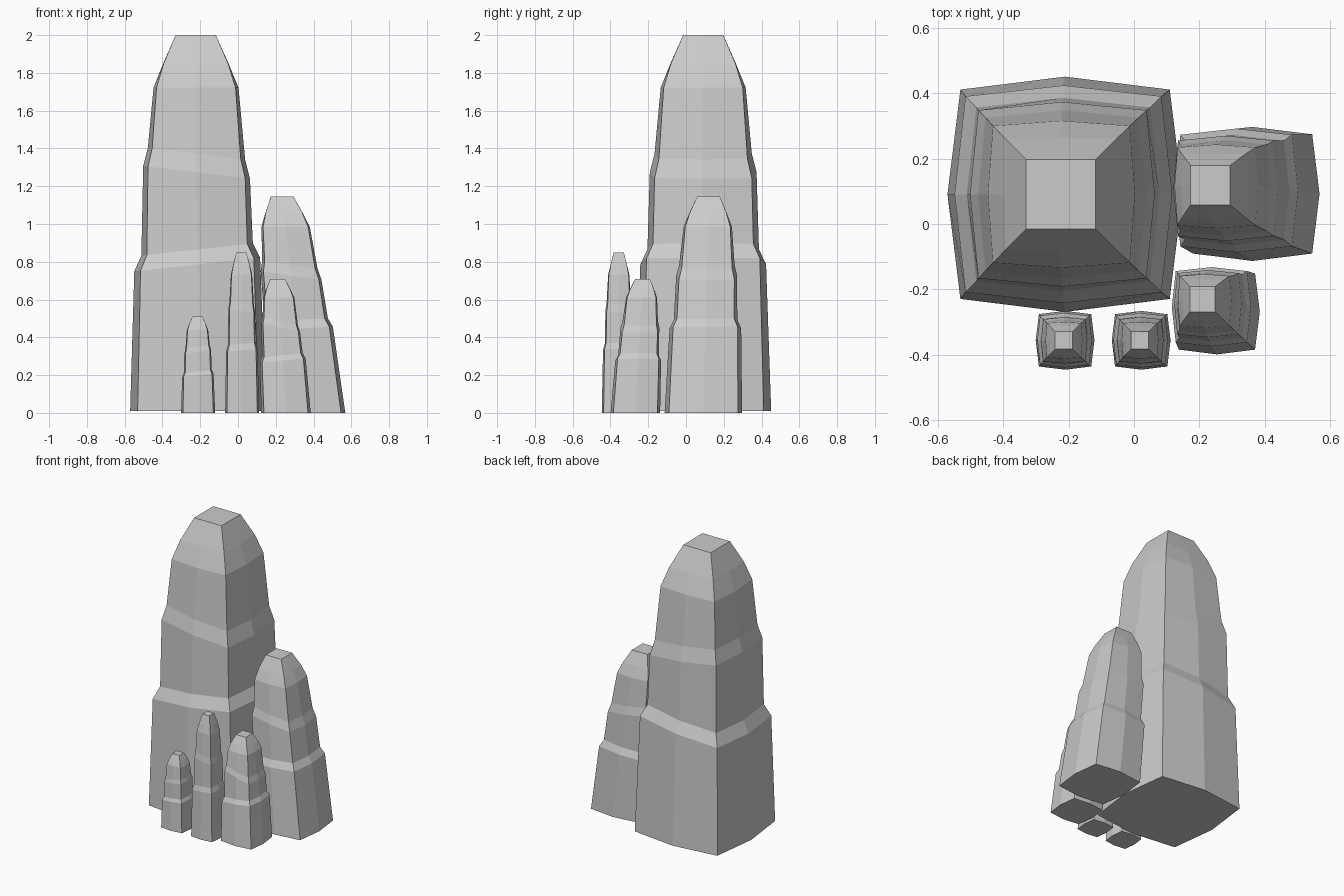
import bpy, bmesh

if "Cube" in bpy.data.objects:
    bpy.data.objects.remove(bpy.data.objects["Cube"])

# shared rock profile: (height fraction, width fraction, corner/mid ratio, ledge index)
PROFILE = [
    (0.00, 1.00, 0.89, None),
    (0.39, 0.925, 0.90, 0),
    (0.43, 0.82, 0.90, 0),
    (0.635, 0.785, 0.91, 1),
    (0.685, 0.715, 0.91, 1),
    (0.86, 0.625, 0.93, None),
    (0.925, 0.48, 0.985, None),
    (1.00, 0.295, 1.00, None),
]
# eight directions; odd entries are corners, even entries are bulged mid-sides
DIRS = [(1, 0), (1, 1), (0, 1), (-1, 1), (-1, 0), (-1, -1), (0, -1), (1, -1)]


def spire(name, base, top, half, height, tilts, z0=0.0):
    """Stack eight-point rings from base centre to top centre, tilting each ledge."""
    bm = bmesh.new()
    rings = []
    for t, w, corner, ledge in PROFILE:
        cx = base[0] + (top[0] - base[0]) * t
        cy = base[1] + (top[1] - base[1]) * t
        slope = 0 if ledge is None else tilts[ledge]
        ring = []
        for dx, dy in DIRS:
            r = half * w * (corner if dx and dy else 1)
            z = z0 + (height - z0) * t + slope * dx * r
            ring.append(bm.verts.new((cx + dx * r, cy + dy * r, z)))
        rings.append(ring)
    for low, high in zip(rings, rings[1:]):
        for i in range(8):
            j = (i + 1) % 8
            bm.faces.new((low[i], low[j], high[j], high[i]))
    bm.faces.new(rings[-1])
    bm.faces.new(rings[0][::-1])
    mesh = bpy.data.meshes.new(name)
    bm.to_mesh(mesh)
    bm.free()
    bpy.context.collection.objects.link(bpy.data.objects.new(name, mesh))


# main peak and its smaller neighbours
spire("main_rock_spire", (-0.211, 0.091), (-0.224, 0.091), 0.36, 2.0, (0.11, -0.12), 0.01)
spire("right_rock_spire", (0.363, 0.092), (0.234, 0.119), 0.205, 1.145, (0.05, -0.14))
spire("front_right_rock", (0.254, -0.268), (0.210, -0.230), 0.131, 0.71, (0.1, -0.25))
spire("front_middle_rock", (0.022, -0.356), (0.018, -0.356), 0.09, 0.85, (0.08, -0.12))
spire("front_left_rock", (-0.211, -0.356), (-0.215, -0.356), 0.09, 0.51, (0.1, 0.15))
